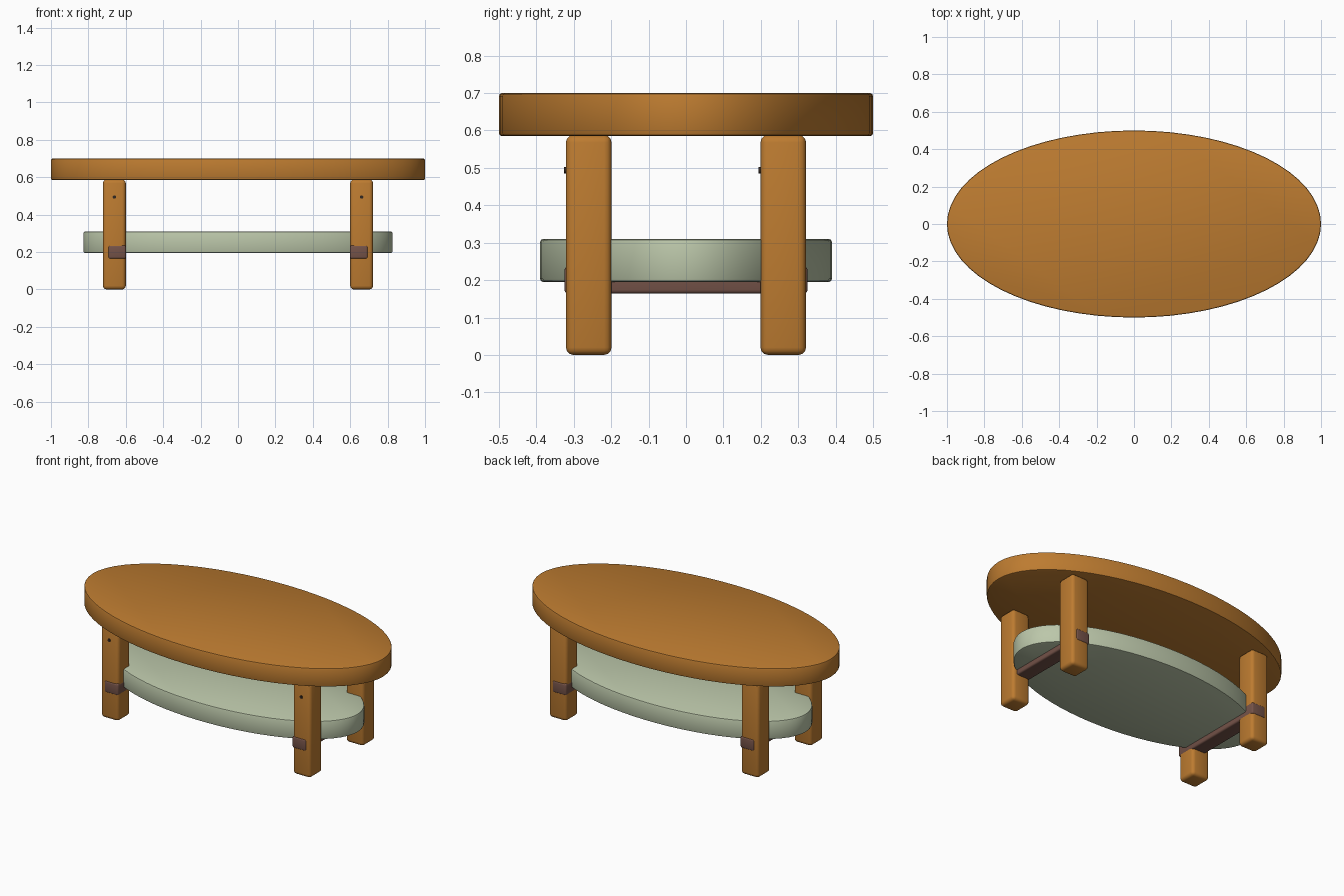
import bpy, bmesh, math
from mathutils import Matrix, Vector

if "Cube" in bpy.data.objects:
    bpy.data.objects.remove(bpy.data.objects["Cube"])


def material(name, rgb):
    m = bpy.data.materials.new(name)
    m.diffuse_color = (*rgb, 1)
    m.use_nodes = True
    m.node_tree.nodes["Principled BSDF"].inputs["Base Color"].default_value = m.diffuse_color
    return m


WOOD = material("warm wood", (0.51, 0.20, 0.03))
SAGE = material("sage green", (0.50, 0.57, 0.40))
BROWN = material("dark brown", (0.175, 0.085, 0.065))
PEG = material("near black", (0.03, 0.02, 0.015))


def finish(name, bm, mat, bevel, segments):
    if bevel:
        edges = [e for e in bm.edges if e.calc_face_angle(0) > math.radians(40)]
        bmesh.ops.bevel(bm, geom=edges, offset=bevel, segments=segments,
                        profile=0.5, affect='EDGES', clamp_overlap=True)
    bmesh.ops.recalc_face_normals(bm, faces=bm.faces)
    mesh = bpy.data.meshes.new(name)
    bm.to_mesh(mesh)
    bm.free()
    mesh.materials.append(mat)
    ob = bpy.data.objects.new(name, mesh)
    bpy.context.collection.objects.link(ob)
    bpy.ops.object.select_all(action='DESELECT')
    ob.select_set(True)
    bpy.context.view_layer.objects.active = ob
    bpy.ops.object.shade_smooth_by_angle(angle=math.radians(40))
    return ob


def box(name, lo, hi, mat, bevel):
    lo, hi = Vector(lo), Vector(hi)
    bm = bmesh.new()
    bmesh.ops.create_cube(bm, size=1, matrix=Matrix.Translation((lo + hi) / 2)
                          @ Matrix.Diagonal((*(hi - lo), 1)))
    return finish(name, bm, mat, bevel, 3)


def oval_slab(name, rx, ry, z0, z1, mat):
    bm = bmesh.new()
    bmesh.ops.create_cone(bm, cap_ends=True, segments=64, radius1=1, radius2=1, depth=z1 - z0,
                          matrix=Matrix.Translation((0, 0, (z0 + z1) / 2))
                          @ Matrix.Diagonal((rx, ry, 1, 1)))
    return finish(name, bm, mat, 0.008, 2)


# Oval top and lower shelf
oval_slab("table_top", 1.0, 0.5, 0.585, 0.70, WOOD)
oval_slab("lower_shelf", 0.826, 0.39, 0.195, 0.31, SAGE)

for side, sx in (("left", -1), ("right", 1)):
    # Cross rail, its ends showing through the legs
    xs = sorted((sx * 0.599, sx * 0.694))
    box(f"{side}_rail", (xs[0], -0.325, 0.164), (xs[1], 0.325, 0.236), BROWN, 0.01)
    for end, sy in (("front", -1), ("back", 1)):
        # Square leg with rounded edges
        cx, cy = sx * 0.661, sy * 0.26
        box(f"{end}_{side}_leg", (cx - 0.061, cy - 0.061, 0), (cx + 0.061, cy + 0.061, 0.588),
            WOOD, 0.02)
        # Small peg on the forward face of the leg
        bm = bmesh.new()
        bmesh.ops.create_cone(bm, cap_ends=True, segments=16, radius1=0.009, radius2=0.009,
                              depth=0.02, matrix=Matrix.Translation((cx, cy - 0.056, 0.494))
                              @ Matrix.Rotation(math.pi / 2, 4, 'X'))
        finish(f"{end}_{side}_peg", bm, PEG, 0, 1)
